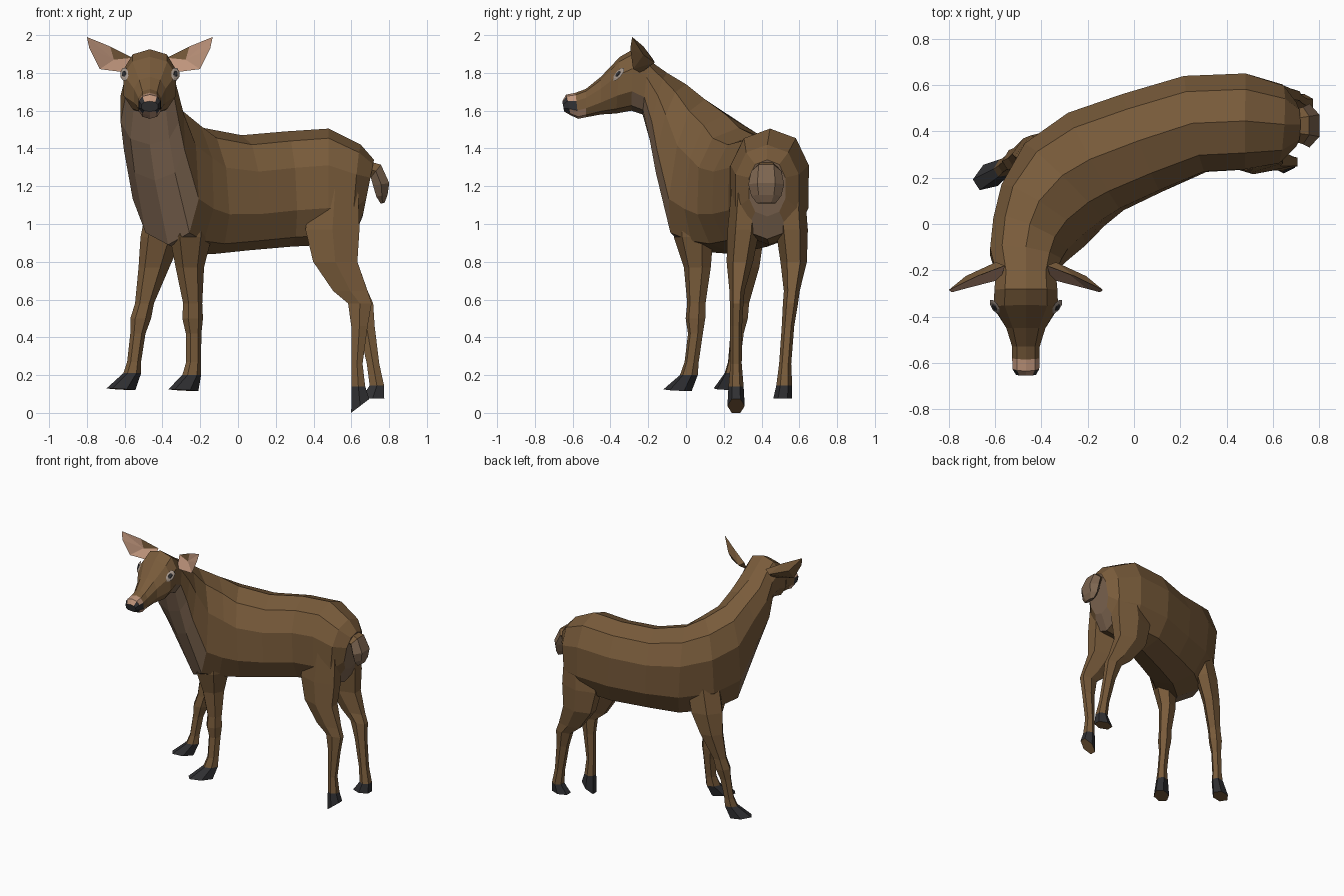
import bpy, bmesh, math
from mathutils import Vector

def mat(name, c):
    m = bpy.data.materials.new(name)
    m.diffuse_color = (*c, 1)
    return m

MATS = [mat("brown_coat", (0.19, 0.105, 0.043)), mat("pale_coat", (0.205, 0.13, 0.08)),
        mat("pink_skin", (0.52, 0.30, 0.20)), mat("dark_horn", (0.03, 0.03, 0.033)),
        mat("eye_ring", (0.38, 0.31, 0.26))]
BROWN, PALE, PINK, DARK, RING = range(5)

def finish(name, bm):
    bmesh.ops.recalc_face_normals(bm, faces=bm.faces)
    me = bpy.data.meshes.new(name)
    bm.to_mesh(me)
    bm.free()
    for m in MATS:
        me.materials.append(m)
    ob = bpy.data.objects.new(name, me)
    bpy.context.collection.objects.link(ob)
    return ob

def loft(name, rings, colour):
    """Skin a list of point rings; colour(i, k) picks a material, k = -1 for caps."""
    bm = bmesh.new()
    vs = [[bm.verts.new(p) for p in r] for r in rings]
    n = len(vs[0])
    for i in range(len(vs) - 1):
        for k in range(n):
            j = (k + 1) % n
            bm.faces.new((vs[i][k], vs[i][j], vs[i+1][j], vs[i+1][k])).material_index = colour(i, k)
    for i in (0, len(vs) - 1):
        bm.faces.new(vs[i]).material_index = colour(i, -1)
    return finish(name, bm)

def soft(v, e=0.85):
    return math.copysign(abs(v) ** e, v)

HX = -0.467  # head centre line

# Torso and neck: top point, bottom point, half width
body = [
    (0.72, 0.43, 1.34, 0.66, 0.43, 1.04, 0.10),
    (0.65, 0.43, 1.42, 0.61, 0.43, 0.92, 0.175),
    (0.48, 0.445, 1.505, 0.48, 0.44, 0.89, 0.216),
    (0.25, 0.435, 1.49, 0.28, 0.43, 0.88, 0.22),
    (0.02, 0.36, 1.47, 0.05, 0.34, 0.86, 0.232),
    (-0.19, 0.28, 1.51, -0.14, 0.26, 0.84, 0.245),
    (-0.31, 0.21, 1.58, -0.29, 0.13, 0.85, 0.245),
    (-0.41, 0.10, 1.66, -0.37, -0.02, 0.89, 0.215),
    (-0.45, 0.0, 1.74, -0.44, -0.125, 1.23, 0.182),
    (HX, -0.1, 1.80, HX, -0.185, 1.42, 0.163),
    (HX, -0.2, 1.87, HX, -0.23, 1.58, 0.135)]
# Head: top y z, bottom y z, half width
head = [
    (-0.28, 1.925, -0.29, 1.60, 0.142), (-0.35, 1.885, -0.37, 1.585, 0.145),
    (-0.45, 1.78, -0.45, 1.58, 0.088), (-0.53, 1.715, -0.53, 1.565, 0.062),
    (-0.585, 1.695, -0.57, 1.557, 0.062), (-0.635, 1.685, -0.61, 1.575, 0.06),
    (-0.655, 1.65, -0.645, 1.595, 0.045)]
body += [(HX, a, b, HX, c, d, w) for a, b, c, d, w in head]

mids = [(Vector(r[:3]) + Vector(r[3:6])) / 2 for r in body]
rings = []
for i, r in enumerate(body):
    t = mids[min(i + 1, len(body) - 1)] - mids[max(i - 1, 0)]
    side = Vector((-t.y, t.x, 0)).normalized()
    up = (Vector(r[:3]) - Vector(r[3:6])) / 2
    rings.append([mids[i] + up * soft(math.cos(a)) + side * r[6] * soft(math.sin(a))
                  for a in (2 * math.pi * k / 10 for k in range(10))])

def body_colour(i, k):
    if (i >= 16 and k not in (0, 9, 4, 5)) or k == -1 and i > 5 or (i == 15 and k in (2, 7)):
        return DARK
    if i >= 15 or (i == 14 and k in (3, 4, 5, 6)):
        return PINK
    if k == -1 or (i == 0 and k in (4, 5)) or (7 <= i <= 10 and 3 <= k <= 6) or (i == 6 and k in (4, 5)):
        return PALE
    return BROWN

torso = loft("body_and_head", rings, body_colour)

# Legs: rings of centre, half length along heading, half width; the last ring is the sole
def leg(name, heading, path, pitch):
    h = Vector((*heading, 0)).normalized()
    s = Vector((-h.y, h.x, 0))
    rs = []
    for i, (x, y, z, a, b) in enumerate(path):
        drop = pitch if i == len(path) - 1 else 0
        rs.append([Vector((x, y, z - drop * math.cos(t))) + h * a * math.cos(t) + s * b * math.sin(t)
                   for t in (math.pi * (k + 0.5) / 3 for k in range(6))])
    last = len(path) - 2
    return loft(name, rs, lambda i, k: DARK if i >= last and k >= 0 else BROWN)

leg("front_leg_right", (-0.83, -0.55), [
    (-0.36, 0.31, 1.15, 0.13, 0.07), (-0.405, 0.32, 0.93, 0.125, 0.075),
    (-0.445, 0.32, 0.77, 0.09, 0.06), (-0.495, 0.29, 0.58, 0.052, 0.045),
    (-0.515, 0.28, 0.50, 0.058, 0.047), (-0.53, 0.27, 0.42, 0.042, 0.036),
    (-0.55, 0.255, 0.27, 0.038, 0.034), (-0.56, 0.245, 0.21, 0.05, 0.04),
    (-0.62, 0.21, 0.125, 0.085, 0.055)], -0.005)
leg("front_leg_left", (-0.75, -0.66), [
    (-0.24, 0.03, 1.15, 0.13, 0.07), (-0.25, 0.04, 0.93, 0.13, 0.08),
    (-0.255, 0.06, 0.77, 0.085, 0.06), (-0.24, 0.055, 0.58, 0.055, 0.045),
    (-0.24, 0.05, 0.50, 0.06, 0.047), (-0.235, 0.05, 0.42, 0.045, 0.036),
    (-0.235, 0.03, 0.27, 0.043, 0.034), (-0.245, 0.015, 0.20, 0.055, 0.042),
    (-0.29, -0.045, 0.12, 0.095, 0.055)], -0.005)
leg("hind_leg_left", (-1, 0), [
    (0.52, 0.32, 1.28, 0.13, 0.07), (0.50, 0.305, 0.97, 0.165, 0.085),
    (0.515, 0.285, 0.80, 0.135, 0.07), (0.595, 0.27, 0.645, 0.105, 0.04),
    (0.645, 0.268, 0.58, 0.072, 0.036), (0.643, 0.265, 0.46, 0.05, 0.032),
    (0.63, 0.265, 0.26, 0.034, 0.03), (0.637, 0.265, 0.14, 0.042, 0.04),
    (0.647, 0.265, 0.037, 0.055, 0.046)], 0.042)
leg("hind_leg_right", (-1, 0), [
    (0.52, 0.55, 1.28, 0.13, 0.07), (0.50, 0.56, 0.97, 0.165, 0.085),
    (0.515, 0.57, 0.80, 0.135, 0.07), (0.60, 0.56, 0.645, 0.10, 0.042),
    (0.655, 0.553, 0.58, 0.07, 0.04), (0.68, 0.54, 0.46, 0.05, 0.033),
    (0.715, 0.525, 0.26, 0.038, 0.032), (0.735, 0.52, 0.145, 0.044, 0.042),
    (0.712, 0.512, 0.075, 0.072, 0.05)], 0.0)

# Tail: x, z, half thickness, half width
tail = []
for x, z, a, b in [(0.66, 1.30, 0.05, 0.06), (0.73, 1.28, 0.05, 0.08), (0.758, 1.21, 0.05, 0.095),
                   (0.762, 1.15, 0.035, 0.08), (0.765, 1.11, 0.012, 0.05)]:
    tilt = 0.9 if z > 1.25 else 0.15
    tail.append([Vector((x + a * math.cos(t) * math.cos(tilt), 0.425 + b * math.sin(t),
                         z + a * math.cos(t) * math.sin(tilt)))
                 for t in (math.pi * (k + 0.5) / 3 for k in range(6))])
loft("tail", tail, lambda i, k: PALE if i > 0 else BROWN)

# Ears: cupped leaf, pink hollow in front, ridged brown back
edge = [(0.09, -0.18, 1.88), (0.21, -0.225, 1.94), (0.333, -0.285, 1.99),
        (0.32, -0.295, 1.93), (0.265, -0.28, 1.82), (0.11, -0.24, 1.80)]
back = [(0, 1, 6), (1, 7, 6), (1, 2, 7), (2, 3, 7), (3, 4, 7), (4, 6, 7), (4, 5, 6), (5, 0, 6)]
for s, nm in ((-1, "right"), (1, "left")):
    bm = bmesh.new()
    vs = [bm.verts.new((HX + s * x, y, z)) for x, y, z in
          edge + [(0.13, -0.165, 1.855), (0.26, -0.225, 1.895), (0.19, -0.22, 1.87)]]
    for i in range(6):
        bm.faces.new((vs[i], vs[(i + 1) % 6], vs[8])).material_index = BROWN if i == 0 else PINK
    for f in back:
        bm.faces.new([vs[i] for i in f]).material_index = BROWN
    finish("ear_" + nm, bm)

# Eyes: pale lid with a dark eyeball, seated on the cheek surface
for s, nm in ((-1, "right"), (1, "left")):
    ok, loc, nor, _ = torso.closest_point_on_mesh(Vector((HX + s * 0.15, -0.375, 1.805)))
    for part, col, size, lift in (("eye_lid_", RING, (0.045, 0.028, 0.006), -0.001),
                                  ("eyeball_", DARK, (0.024, 0.015, 0.006), 0.002)):
        bm = bmesh.new()
        bmesh.ops.create_uvsphere(bm, u_segments=8, v_segments=4, radius=1)
        along = Vector((0, -0.85, -0.5))
        along = (along - nor * along.dot(nor)).normalized()
        across = nor.cross(along)
        for v in bm.verts:
            v.co = loc + nor * (lift + v.co.z * size[2]) + along * v.co.x * size[0] + across * v.co.y * size[1]
        for f in bm.faces:
            f.material_index = col
        finish(part + nm, bm)
